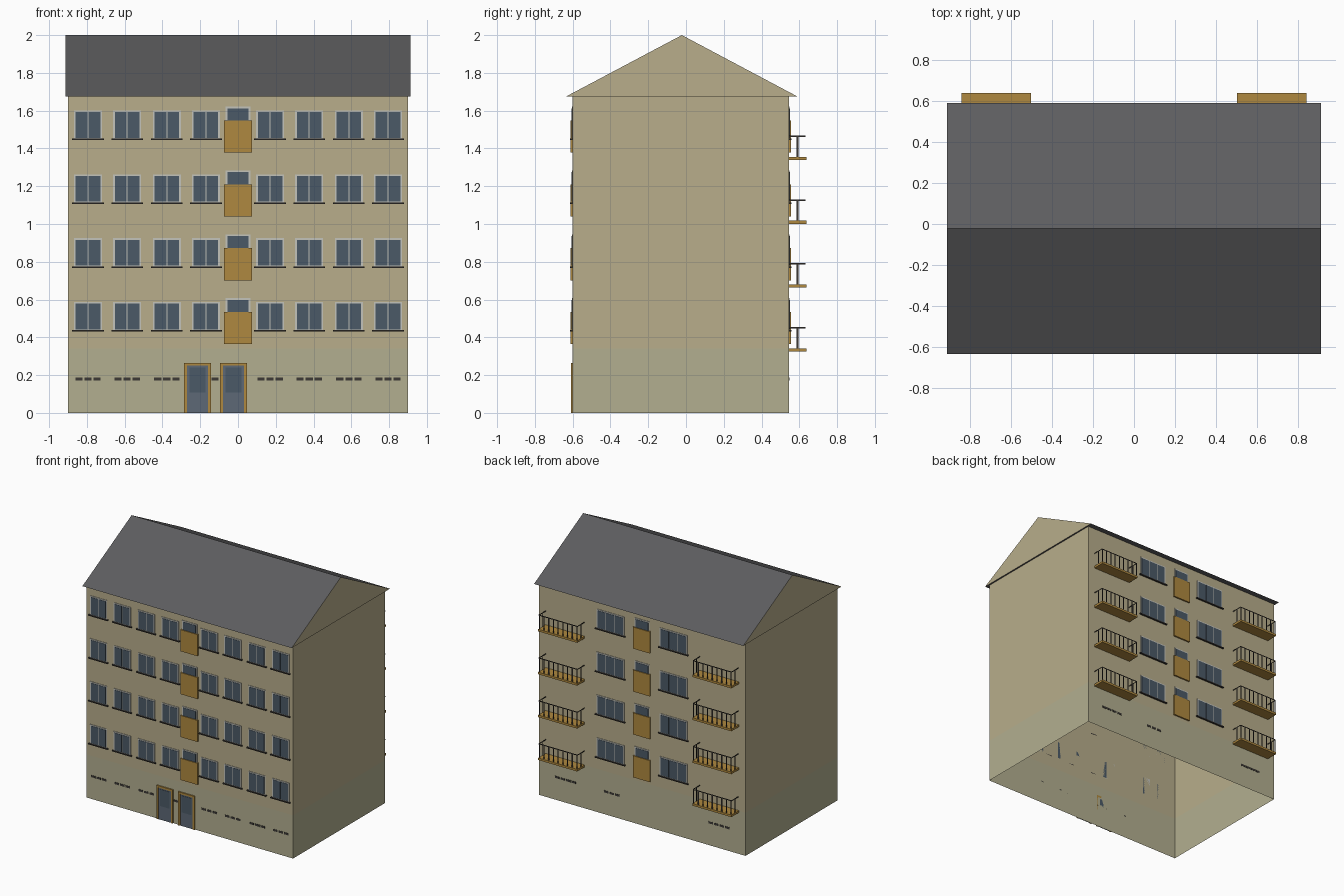
import bpy, bmesh

if "Cube" in bpy.data.objects:
    bpy.data.objects.remove(bpy.data.objects["Cube"])

FRONT, BACK = -0.6, 0.545          # wall planes
FLOOR_H = 0.338
FLOORS = [i * FLOOR_H for i in range(4)]


def material(name, rgb):
    m = bpy.data.materials.new(name)
    m.diffuse_color = (*rgb, 1)
    m.use_nodes = True
    m.node_tree.nodes["Principled BSDF"].inputs["Base Color"].default_value = m.diffuse_color
    return m


TAN = material("tan_render", (0.48, 0.42, 0.26))
BASE = material("plinth_render", (0.45, 0.43, 0.28))
OCHRE = material("ochre", (0.43, 0.25, 0.05))
GLASS = material("glass", (0.07, 0.10, 0.135))
DOOR = material("door_grey", (0.11, 0.14, 0.18))
PALE = material("pale_frame", (0.55, 0.55, 0.5))
DARK = material("dark_metal", (0.045, 0.04, 0.035))
SLATE = material("slate", (0.11, 0.11, 0.115))


def finish(name, bm, *mats):
    me = bpy.data.meshes.new(name)
    bm.to_mesh(me)
    bm.free()
    for m in mats:
        me.materials.append(m)
    ob = bpy.data.objects.new(name, me)
    bpy.context.collection.objects.link(ob)
    return ob


def face(bm, pts, mat=0):
    f = bm.faces.new([bm.verts.new(p) for p in pts])
    f.material_index = mat


def box(bm, x0, x1, y0, y1, z0, z1):
    vs = bmesh.ops.create_cube(bm, size=1)["verts"]
    for v in vs:
        v.co = (x1 if v.co.x > 0 else x0, y1 if v.co.y > 0 else y0, z1 if v.co.z > 0 else z0)


def on_wall(bm, wall, x0, x1, z0, z1, d):
    """Thin slab standing d proud of a facade."""
    y = wall + (d if wall > 0 else -d)
    box(bm, x0, x1, min(wall, y), max(wall, y), z0, z1)


# Walls: open shell with a tinted plinth band
bm = bmesh.new()
ring = [(-0.9, FRONT), (0.9, FRONT), (0.9, BACK), (-0.9, BACK)]
for mat, z0, z1 in ((1, 0, 0.34), (0, 0.34, 1.675)):
    for i in range(4):
        a, b = ring[i], ring[(i + 1) % 4]
        face(bm, [(*a, z0), (*b, z0), (*b, z1), (*a, z1)], mat)
bmesh.ops.remove_doubles(bm, verts=bm.verts, dist=1e-4)
finish("walls", bm, TAN, BASE)

# Roof: gabled prism, rendered gable ends
bm = bmesh.new()
F, R, B = (-0.635, 1.675), (-0.022, 2.0), (0.59, 1.675)
L, X = -0.912, 0.912
face(bm, [(L, *F), (X, *F), (X, *R), (L, *R)])
face(bm, [(L, *R), (X, *R), (X, *B), (L, *B)])
face(bm, [(L, *B), (X, *B), (X, *F), (L, *F)])
face(bm, [(X, *F), (X, *B), (X, *R)], 1)
face(bm, [(L, *B), (L, *F), (L, *R)], 1)
bmesh.ops.remove_doubles(bm, verts=bm.verts, dist=1e-4)
finish("roof", bm, SLATE, TAN)

# Windows with panes and sills, on both facades
frames, panes, sills = bmesh.new(), bmesh.new(), bmesh.new()


def window(wall, cx, w, z0, z1, n):
    on_wall(frames, wall, cx - w / 2, cx + w / 2, z0, z1, 0.004)
    m, gap = 0.009, 0.005
    pw = (w - 2 * m - gap * (n - 1)) / n
    for i in range(n):
        x = cx - w / 2 + m + i * (pw + gap)
        on_wall(panes, wall, x, x + pw, z0 + 0.006, z1 - m, 0.006)


front_cols = [s * c for c in (0.17, 0.377, 0.587, 0.794) for s in (-1, 1)]
panels = bmesh.new()
for f in FLOORS:
    for wall, cols, w, n in ((FRONT, front_cols, 0.148, 2), (BACK, (-0.275, 0.275), 0.24, 3)):
        for cx in cols:
            window(wall, cx, w, 0.436 + f, 0.587 + f, n)
            on_wall(sills, wall, cx - w / 2 - 0.01, cx + w / 2 + 0.01, 0.43 + f, 0.438 + f, 0.013)
        # stairwell window above an ochre panel
        window(wall, 0, 0.13, 0.525 + f, 0.607 + f, 1)
        on_wall(panels, wall, -0.074, 0.074, 0.364 + f, 0.534 + f, 0.012)
finish("window_frames", frames, PALE)
finish("window_panes", panes, GLASS)
finish("window_sills", sills, DARK)
finish("stair_panels", panels, OCHRE)

# Cellar vent slots
bm = bmesh.new()
vents = [(FRONT, c, 3) for c in front_cols] + [(BACK, 0.67, 4), (BACK, 0.265, 3), (BACK, -0.67, 4)]
for wall, cx, n in vents:
    for i in range(n):
        x = cx + (i - (n - 1) / 2) * 0.048
        on_wall(bm, wall, x - 0.019, x + 0.019, 0.172, 0.188, 0.002)
finish("cellar_vents", bm, DARK)

# Two entrance doors
surround, leaf, lights = bmesh.new(), bmesh.new(), bmesh.new()
for cx in (-0.214, -0.024):
    for s in (-1, 1):
        a, b = sorted((cx + s * 0.071, cx + s * 0.055))
        on_wall(surround, FRONT, a, b, 0, 0.265, 0.01)
    on_wall(surround, FRONT, cx - 0.071, cx + 0.071, 0.25, 0.265, 0.01)
    on_wall(leaf, FRONT, cx - 0.055, cx + 0.055, 0, 0.25, 0.005)
    on_wall(lights, FRONT, cx - 0.042, cx + 0.042, 0.108, 0.24, 0.007)
finish("door_surrounds", surround, OCHRE)
finish("door_leaves", leaf, DOOR)
finish("door_lights", lights, GLASS)

# Balconies: slab and flat-strip railing on three sides
slabs, rails = bmesh.new(), bmesh.new()


def strip(a, b, z0, z1):
    face(rails, [(*a, z0), (*b, z0), (*b, z1), (*a, z1)])


Y = 0.632
for f in FLOORS:
    zb, zt = 0.342 + f, 0.455 + f
    for cx in (-0.672, 0.672):
        x0, x1 = cx - 0.17, cx + 0.17
        box(slabs, x0, x1, BACK, 0.638, 0.325 + f, zb)
        # handrails
        strip((x0, Y), (x1, Y), zt - 0.008, zt)
        for x in (x0 + 0.002, x1 - 0.002):
            strip((x, BACK), (x, Y), zt - 0.008, zt)
            strip((x, 0.584), (x, 0.596), zb, zt)
        # front balusters
        for i in range(9):
            x = x0 + 0.006 + i * 0.041
            strip((x - 0.005, Y), (x + 0.005, Y), zb, zt)
finish("balcony_slabs", slabs, OCHRE)
finish("balcony_railings", rails, DARK)
